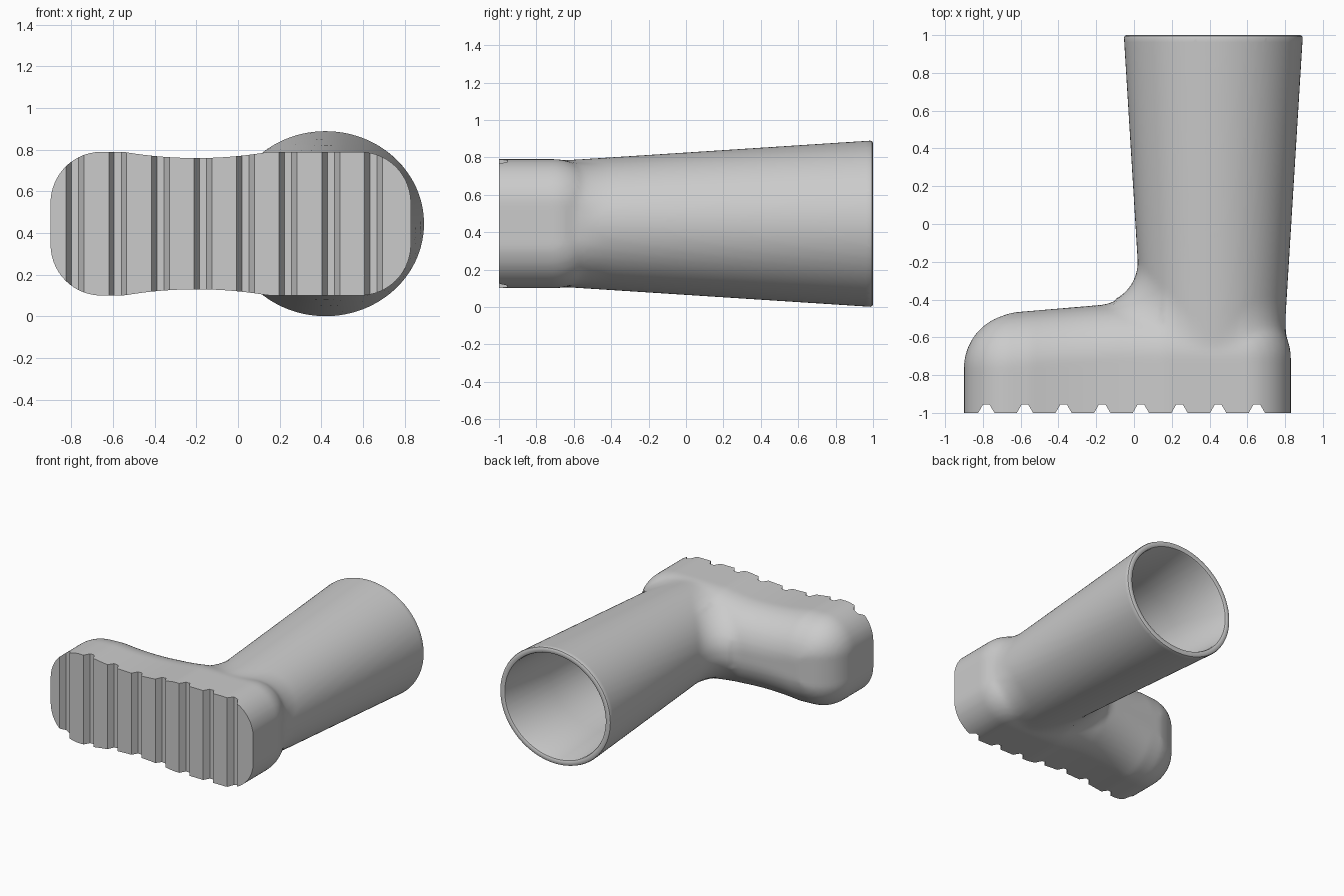
import bpy, bmesh, math
from mathutils import Matrix, Vector

if "Cube" in bpy.data.objects:
    bpy.data.objects.remove(bpy.data.objects["Cube"])

CX, CZ = 0.42, 0.445          # shaft axis, running along y
FILLET, ROUND, CORNER = 0.22, 0.29, 0.245


def radii(y):
    return 0.474 - 0.0615 * (1 - y), 0.445 - 0.0645 * (1 - y)


def shaft_dist(x, y, z):
    rx, rz = radii(y)
    a, b = (x - CX) / rx, (z - CZ) / rz
    f = math.hypot(a, b)
    return f * (f - 1) / max(math.hypot(a / rx, b / rz), 1e-6)


def rounded(a, b, r):
    a, b = a + r, b + r
    return min(max(a, b), 0) + math.hypot(max(a, 0), max(b, 0)) - r


def foot_dist(x, y, z):
    half = 0.345 - 0.03 * max(0, 1 - ((x + 0.2) / 0.35) ** 2)   # waisted sole
    side = rounded(abs(x + 0.035) - 0.865, abs(z - CZ) - half, CORNER)
    top = -0.465 + 0.085 * (min(max(x, -0.7), -0.1) + 0.6)
    return rounded(side, y - top, ROUND)


def with_gradient(fn, p):
    e = 1e-4
    x, y, z = p
    d = fn(x, y, z)
    g = Vector((fn(x + e, y, z) - d, fn(x, y + e, z) - d, fn(x, y, z + e) - d))
    return d, g.normalized()


def boot_dist(p):
    # union of shaft and foot with a rolling-ball fillet
    a, n1 = with_gradient(shaft_dist, p)
    b, n2 = with_gradient(foot_dist, p)
    c = n1.dot(n2)
    s = 1 - c * c
    if s > 0.002:
        u1 = (a - FILLET - c * (b - FILLET)) / s
        u2 = (b - FILLET - c * (a - FILLET)) / s
        if u1 < 0 and u2 < 0:
            u = n1 * u1 + n2 * u2
            return FILLET - u.length, -u.normalized()
    return (a, n1) if a < b else (b, n2)


def make_object(name, bm):
    bmesh.ops.recalc_face_normals(bm, faces=bm.faces[:])
    me = bpy.data.meshes.new(name)
    bm.to_mesh(me)
    bm.free()
    ob = bpy.data.objects.new(name, me)
    bpy.context.collection.objects.link(ob)
    return ob


def apply_modifier(ob, mod):
    bpy.context.view_layer.objects.active = ob
    bpy.ops.object.modifier_apply(modifier=mod.name)


# rough boot: rounded block plus cone, merged by remeshing
bm = bmesh.new()
bmesh.ops.create_cube(bm, size=1, matrix=Matrix.Translation((-0.035, -0.925, CZ))
                      @ Matrix.Diagonal((1.73, 0.95, 0.69, 1)))
bmesh.ops.bevel(bm, geom=bm.edges[:], offset=0.24, segments=6, profile=0.5,
                affect='EDGES')
bmesh.ops.create_cone(bm, cap_ends=True, segments=64, radius1=0.346,
                      radius2=0.479, depth=2.16,
                      matrix=Matrix.Translation((CX, 0, CZ))
                      @ Matrix.Diagonal((1, 1, 0.93, 1))
                      @ Matrix.Rotation(-math.pi / 2, 4, 'X'))
boot = make_object("boot", bm)
mod = boot.modifiers.new("merge", 'REMESH')
mod.mode = 'VOXEL'
mod.voxel_size = 0.025
apply_modifier(boot, mod)

# pull the skin onto the exact filleted shape
bm = bmesh.new()
bm.from_mesh(boot.data)
for v in bm.verts:
    if abs(v.co.y) < 1.04:
        for _ in range(4):
            d, n = boot_dist(v.co)
            v.co -= n * max(-0.1, min(0.1, d))
            if abs(d) < 1e-4:
                break

# flat sole
RIM = 0.985
for y, sgn in ((-1, -1), (RIM, 1)):
    bmesh.ops.bisect_plane(bm, geom=bm.verts[:] + bm.edges[:] + bm.faces[:],
                           plane_co=(0, y, 0), plane_no=(0, sgn, 0),
                           clear_outer=True)
ends = [v for v in bm.verts if any(e.is_boundary for e in v.link_edges)]
bmesh.ops.remove_doubles(bm, verts=ends, dist=0.004)
bmesh.ops.holes_fill(bm, edges=[e for e in bm.edges if e.is_boundary
                                and e.verts[0].co.y < 0], sides=0)

# rounded rim and hollow inside of the shaft
loop = [e for e in bm.edges if e.is_boundary]
for inset, y in ((0.004, 0.995), (0.014, 1), (0.032, 1), (0.042, 0.995),
                 (0.046, 0.985), (0.046, 0.5), (0.046, 0), (0.046, -0.5),
                 (0.046, -0.88)):
    out = bmesh.ops.extrude_edge_only(bm, edges=loop)["geom"]
    loop = [g for g in out if isinstance(g, bmesh.types.BMEdge) and g.is_boundary]
    rx, rz = radii(y)
    for v in {v for e in loop for v in e.verts}:
        t = math.atan2((v.co.z - CZ) / rz, (v.co.x - CX) / rx)
        v.co = (CX + (rx - inset) * math.cos(t), y, CZ + (rz - inset) * math.sin(t))
bmesh.ops.holes_fill(bm, edges=loop, sides=0)
bmesh.ops.recalc_face_normals(bm, faces=bm.faces[:])
bm.to_mesh(boot.data)
bm.free()

# tread grooves across the sole
bm = bmesh.new()
for i in range(8):
    x = -0.782 + 0.2046 * i
    pts = ((-0.072, -1.05), (0.072, -1.05), (0.017, -0.955), (-0.017, -0.955))
    face = bm.faces.new([bm.verts.new((x + px, py, -0.1)) for px, py in pts])
    out = bmesh.ops.extrude_face_region(bm, geom=[face])["geom"]
    bmesh.ops.translate(bm, vec=(0, 0, 1.1),
                        verts=[g for g in out if isinstance(g, bmesh.types.BMVert)])
grooves = make_object("tread_cutter", bm)
grooves.hide_render = True
mod = boot.modifiers.new("treads", 'BOOLEAN')
mod.operation = 'DIFFERENCE'
mod.solver = 'EXACT'
mod.object = grooves
apply_modifier(boot, mod)
bpy.data.objects.remove(grooves)

bpy.ops.object.select_all(action='DESELECT')
boot.select_set(True)
bpy.context.view_layer.objects.active = boot
bpy.ops.object.shade_smooth_by_angle(angle=math.radians(35))
